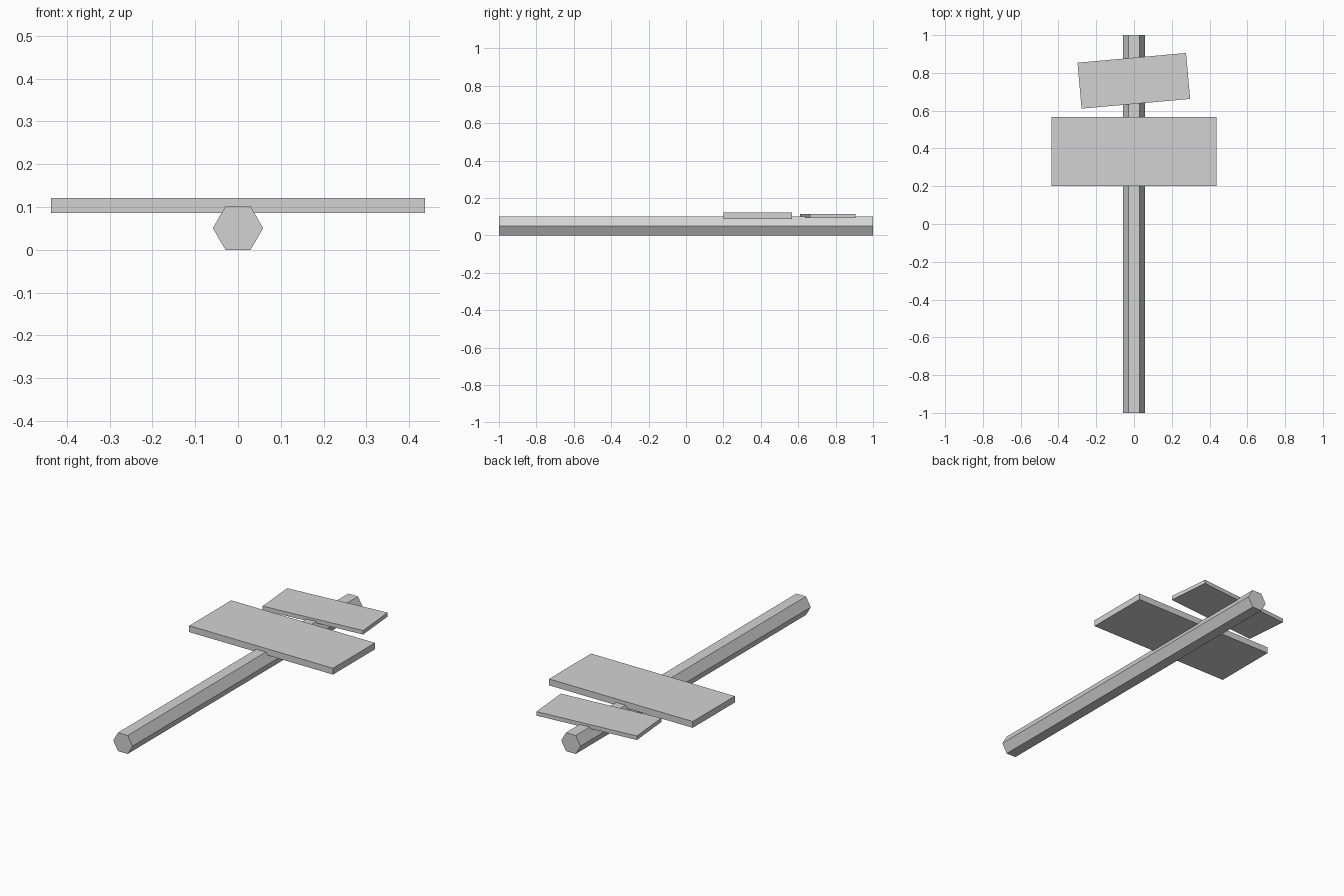
import bpy
import math

# Remove the default cube only
cube = bpy.data.objects.get("Cube")
if cube:
    bpy.data.objects.remove(cube, do_unlink=True)

# Single flat colour
grey = bpy.data.materials.new("light_grey")
grey.use_nodes = True
colour = (0.65, 0.65, 0.65, 1)
grey.diffuse_color = colour
grey.node_tree.nodes["Principled BSDF"].inputs["Base Color"].default_value = colour


def board(name, size, location, turn=0):
    """Flat rectangular board, turned in its own plane."""
    bpy.ops.mesh.primitive_cube_add(size=1, location=location)
    obj = bpy.context.object
    obj.name = name
    obj.scale = size
    obj.rotation_euler.z = math.radians(turn)
    obj.data.materials.append(grey)


# Hexagonal post lying along y, resting on a flat side
radius = 0.0587
apothem = radius * math.cos(math.pi / 6)
bpy.ops.mesh.primitive_cylinder_add(
    vertices=6, radius=radius, depth=2, location=(0, 0, apothem),
    rotation=(math.pi / 2, 0, 0))
post = bpy.context.object
post.name = "post"
post.data.materials.append(grey)

# Turn the hexagon if needed so its points lie to the sides
if max(v.co.x for v in post.data.vertices) < radius * 0.95:
    post.rotation_euler = (math.pi / 2, math.pi / 6, 0)

# Sign boards set slightly into the post
board("large_sign_board", (0.874, 0.365, 0.035), (0, 0.383, 0.104))
board("small_sign_board", (0.577, 0.244, 0.022), (-0.001, 0.758, 0.104), 5.1)
